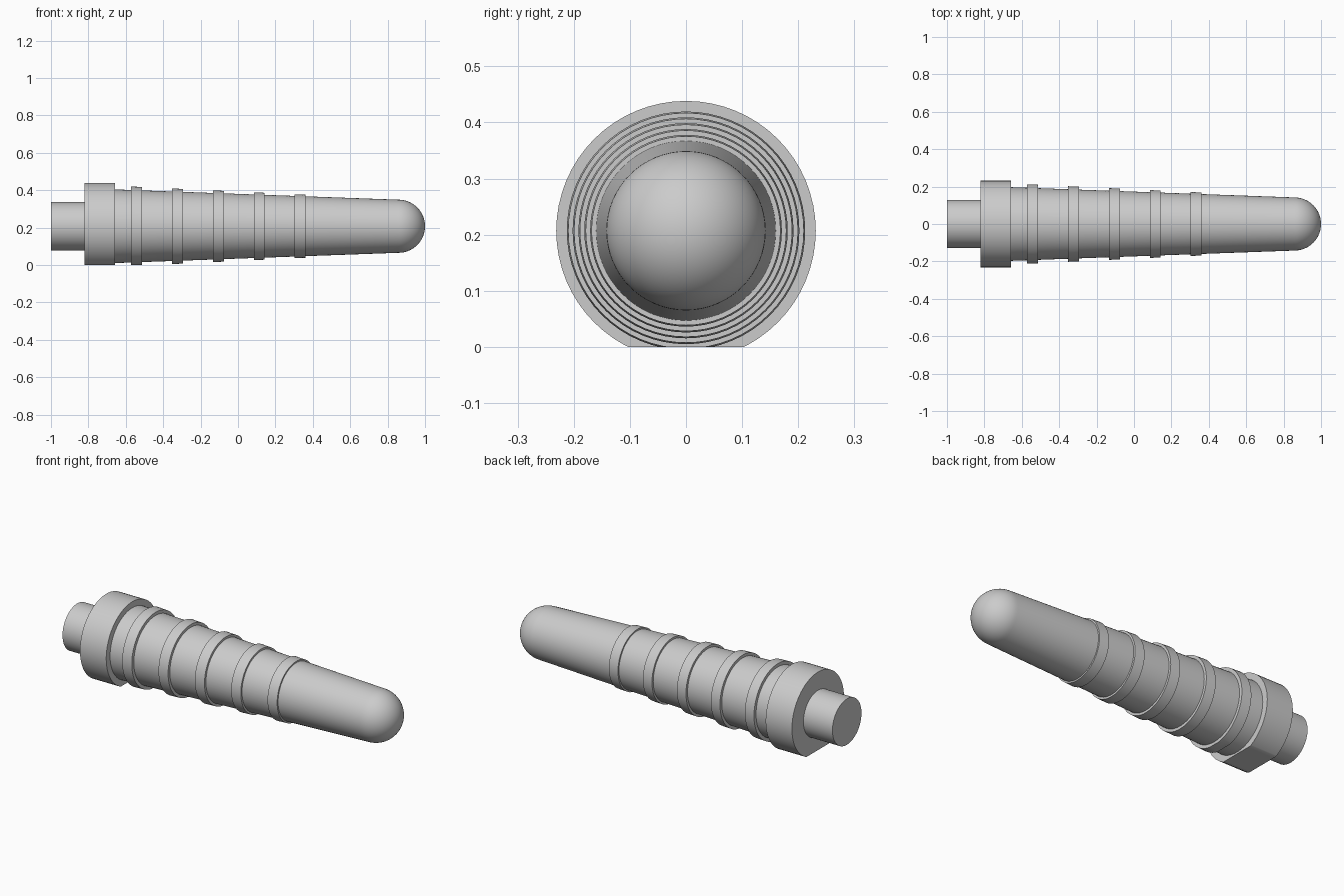
import bpy, bmesh, math
from mathutils import Vector

if "Cube" in bpy.data.objects:
    bpy.data.objects.remove(bpy.data.objects["Cube"])

SEGMENTS = 64
AXIS_Z = 0.207

grey = bpy.data.materials.new("light grey")
grey.use_nodes = True
colour = (0.6, 0.6, 0.6, 1)
grey.diffuse_color = colour
grey.node_tree.nodes["Principled BSDF"].inputs["Base Color"].default_value = colour


def lathe(name, profile):
    """Spin (x, radius) points about the long axis, trimmed flat at the ground."""
    bm = bmesh.new()
    verts = [bm.verts.new((x, 0, AXIS_Z + r)) for x, r in profile]
    edges = [bm.edges.new(pair) for pair in zip(verts, verts[1:])]
    bmesh.ops.spin(bm, geom=verts + edges, cent=(0, 0, AXIS_Z), axis=(1, 0, 0),
                   angle=math.tau, steps=SEGMENTS)
    bmesh.ops.remove_doubles(bm, verts=bm.verts, dist=1e-5)
    geom = bm.verts[:] + bm.edges[:] + bm.faces[:]
    cut = bmesh.ops.bisect_plane(bm, geom=geom, plane_co=Vector((0, 0, 0)),
                                 plane_no=Vector((0, 0, -1)), clear_outer=True)
    rim = [e for e in cut["geom_cut"] if isinstance(e, bmesh.types.BMEdge)]
    if rim:
        bmesh.ops.holes_fill(bm, edges=[e for e in bm.edges if e.is_boundary], sides=0)
    bmesh.ops.recalc_face_normals(bm, faces=bm.faces)
    mesh = bpy.data.meshes.new(name)
    bm.to_mesh(mesh)
    bm.free()
    mesh.materials.append(grey)
    obj = bpy.data.objects.new(name, mesh)
    bpy.context.collection.objects.link(obj)
    bpy.ops.object.select_all(action='DESELECT')
    obj.select_set(True)
    bpy.context.view_layer.objects.active = obj
    bpy.ops.object.shade_smooth_by_angle(angle=math.radians(30))
    return obj


def drum(name, x0, x1, r0, r1):
    return lathe(name, [(x0, 0), (x0, r0), (x1, r1), (x1, 0)])


# Rear stub and flat-bottomed collar
drum("rear_stub", -1.0, -0.82, 0.129, 0.129)
drum("collar", -0.82, -0.657, 0.2313, 0.2313)

# Tapered shaft with a rounded tip
TIP = 0.142
dome = [(1 - TIP + TIP * math.sin(a), TIP * math.cos(a))
        for a in (math.pi / 2 * i / 16 for i in range(16))]
lathe("shaft", [(-0.66, 0), (-0.66, 0.197)] + dome + [(1, 0)])

# Five raised rings, shrinking toward the tip
for i in range(5):
    x = -0.571 + 0.2185 * i
    r = 0.2125 - 0.0104 * i
    drum(f"ring_{i + 1}", x, x + 0.058, r, r - 0.0025)
